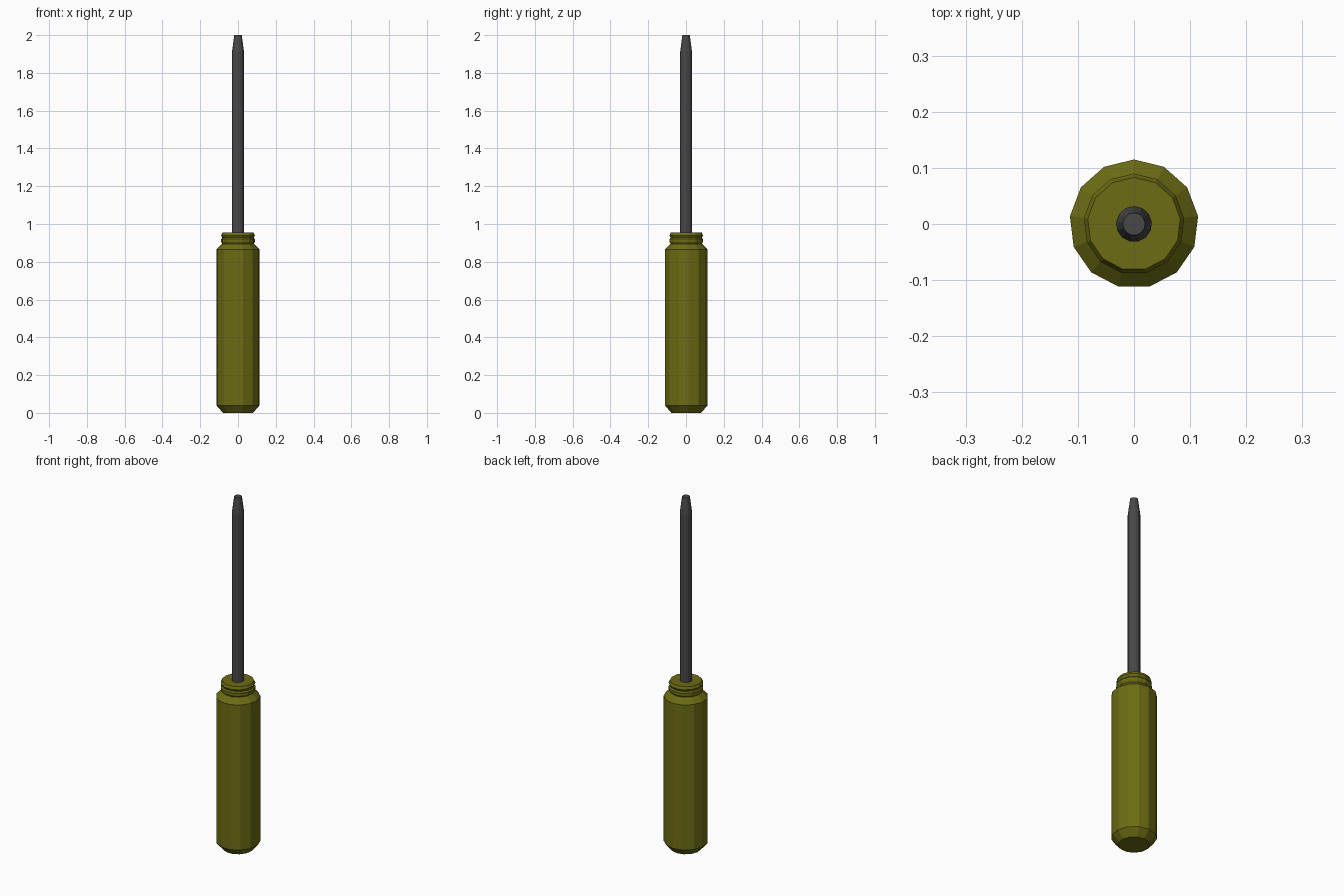
import bpy
import bmesh
import math

if "Cube" in bpy.data.objects:
    bpy.data.objects.remove(bpy.data.objects["Cube"], do_unlink=True)

SIDES = 13


def make_material(name, rgb):
    mat = bpy.data.materials.new(name)
    mat.use_nodes = True
    mat.diffuse_color = (*rgb, 1)
    bsdf = next(n for n in mat.node_tree.nodes if n.type == "BSDF_PRINCIPLED")
    bsdf.inputs["Base Color"].default_value = (*rgb, 1)
    return mat


def lathe(name, profile, mat):
    """Faceted solid of revolution from (radius, height) pairs, capped at both ends."""
    bm = bmesh.new()
    rings = []
    for radius, z in profile:
        ring = []
        for i in range(SIDES):
            angle = math.pi / 2 + math.tau * i / SIDES
            ring.append(bm.verts.new((radius * math.cos(angle), radius * math.sin(angle), z)))
        rings.append(ring)
    for low, high in zip(rings, rings[1:]):
        for i in range(SIDES):
            j = (i + 1) % SIDES
            bm.faces.new((low[i], low[j], high[j], high[i]))
    bm.faces.new(rings[0][::-1])
    bm.faces.new(rings[-1])
    mesh = bpy.data.meshes.new(name)
    bm.to_mesh(mesh)
    bm.free()
    mesh.materials.append(mat)
    obj = bpy.data.objects.new(name, mesh)
    bpy.context.collection.objects.link(obj)
    return obj


olive = make_material("olive plastic", (0.15, 0.15, 0.007))
steel = make_material("dark steel", (0.065, 0.065, 0.067))

# Grip with chamfered ends, a grooved neck and a collar
lathe("handle", [(0.08, 0), (0.115, 0.04), (0.115, 0.865), (0.09, 0.89),
                 (0.084, 0.895), (0.09, 0.905), (0.09, 0.92),
                 (0.084, 0.928), (0.09, 0.94), (0.083, 0.955)], olive)

# Rod with a tapered blunt tip
lathe("shaft", [(0.032, 0.94), (0.032, 1.91), (0.02, 2.0)], steel)
